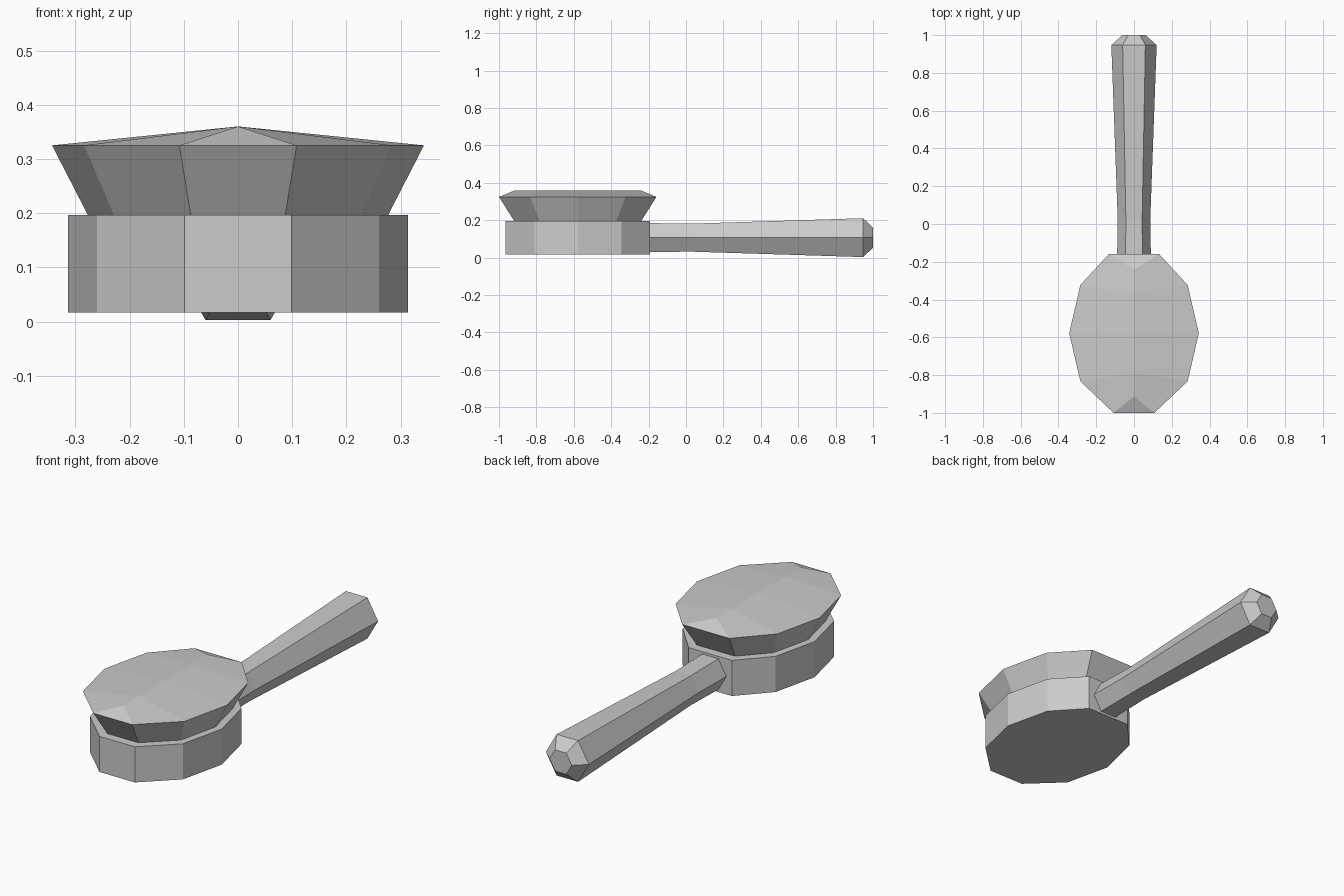
import bpy, bmesh
from math import cos, sin, pi

cube = bpy.data.objects.get("Cube")
if cube:
    bpy.data.objects.remove(cube, do_unlink=True)

grey = bpy.data.materials.new("plain grey")
grey.use_nodes = True
colour = (0.6, 0.6, 0.6, 1)
grey.diffuse_color = colour
grey.node_tree.nodes["Principled BSDF"].inputs["Base Color"].default_value = colour


def finish(name, bm):
    bmesh.ops.recalc_face_normals(bm, faces=bm.faces)
    mesh = bpy.data.meshes.new(name)
    bm.to_mesh(mesh)
    bm.free()
    mesh.materials.append(grey)
    obj = bpy.data.objects.new(name, mesh)
    bpy.context.collection.objects.link(obj)
    return obj


def bridge(bm, a, b):
    for i in range(len(a)):
        j = (i + 1) % len(a)
        bm.faces.new((a[i], a[j], b[j], b[i]))


# Ten-sided oval outline, right half from front to back, relative to its centre
CENTRE_Y = -0.578
HALF = [(0.108, -0.422), (0.284, -0.255), (0.343, 0), (0.284, 0.255), (0.132, 0.42)]
OVAL = HALF + [(-x, y) for x, y in reversed(HALF)]


def oval_ring(bm, scale, z):
    return [bm.verts.new((x * scale, CENTRE_Y + y * scale, z)) for x, y in OVAL]


# Head base: straight oval block
bm = bmesh.new()
low, high = oval_ring(bm, 0.915, 0.017), oval_ring(bm, 0.915, 0.197)
bridge(bm, low, high)
bm.faces.new(low)
bm.faces.new(high)
finish("head_base", bm)

# Head cap: flared skirt with a shallow roof rising to a lengthwise ridge
bm = bmesh.new()
low, high = oval_ring(bm, 0.808, 0.197), oval_ring(bm, 1, 0.325)
bridge(bm, low, high)
bm.faces.new(low)
ridge = [bm.verts.new((0, CENTRE_Y + y, 0.36)) for y in (-0.335, -0.21, 0, 0.21, 0.335)]
for i in range(4):
    bm.faces.new((high[i], high[i + 1], ridge[i + 1], ridge[i]))
    bm.faces.new((high[9 - i], high[8 - i], ridge[i + 1], ridge[i]))
bm.faces.new((high[9], high[0], ridge[0]))
bm.faces.new((high[4], high[5], ridge[4]))
finish("head_cap", bm)

# Handle: six-sided bar that widens toward a chamfered end
bm = bmesh.new()
rings = []
for y, radius in ((-0.25, 0.091), (0.02, 0.086), (0.947, 0.12), (1.0, 0.062)):
    rings.append([bm.verts.new((radius * cos(k * pi / 3), y, 0.107 + radius * sin(k * pi / 3)))
                  for k in range(6)])
for a, b in zip(rings, rings[1:]):
    bridge(bm, a, b)
bm.faces.new(rings[0])
bm.faces.new(rings[-1])
finish("handle", bm)
